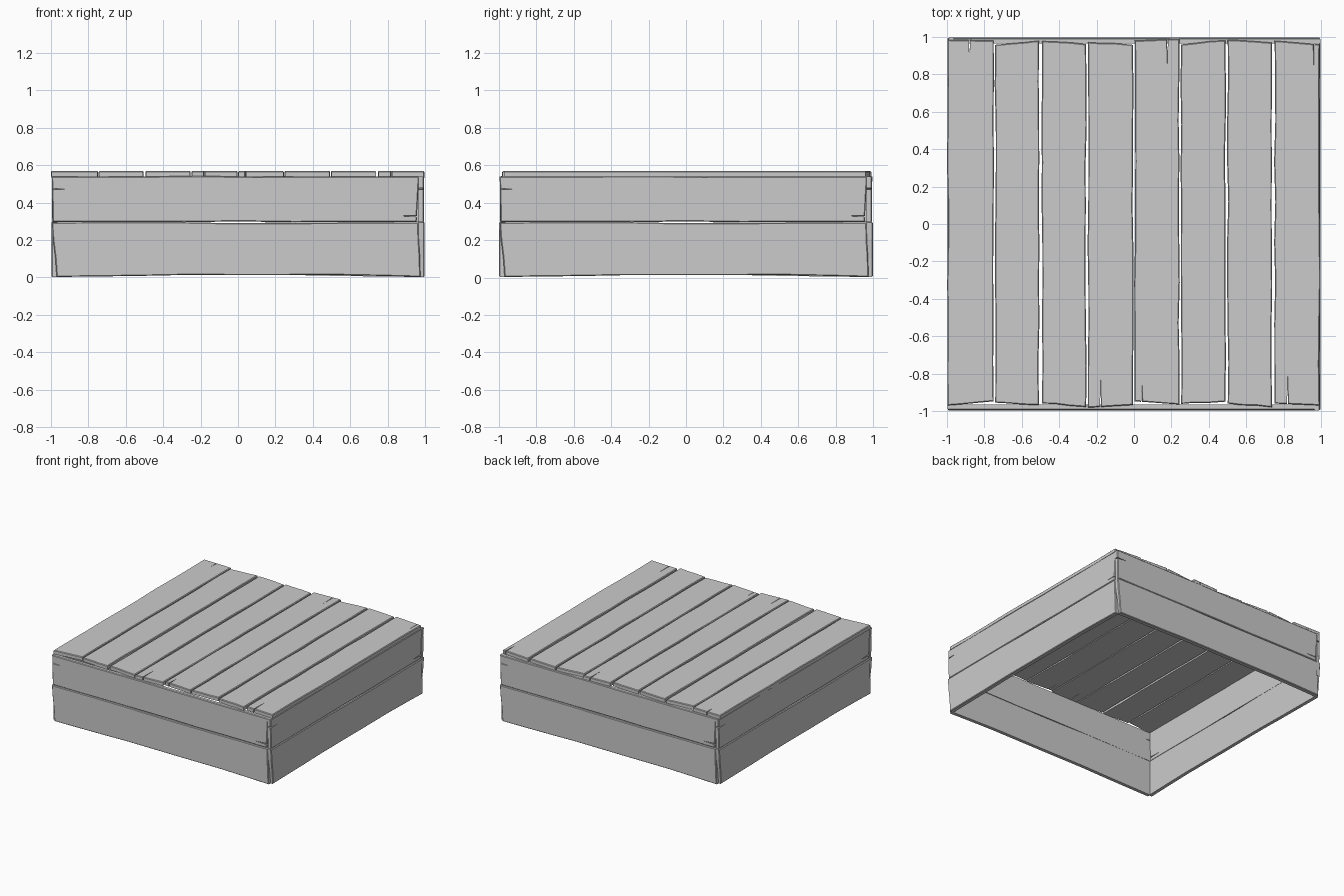
import bpy, bmesh, random
from math import sin, pi, radians
from mathutils import Matrix, Vector

if "Cube" in bpy.data.objects:
    bpy.data.objects.remove(bpy.data.objects["Cube"])


def outline(u0, u1, v0, v1, cracks, bow, wobble, n=9):
    """Worn board outline: u0/u1 are end positions at the low and high edge."""
    def j():
        return random.uniform(-wobble, wobble)

    def end(pair, side):
        pts = []
        for v, length in sorted(c[1:] for c in cracks if c[0] == side):
            for dv, cut in ((-0.004, 0), (0, length), (0.004, 0)):
                f = (v - v0) / (v1 - v0)
                pts.append((pair[0] + (pair[1] - pair[0]) * f - side * cut, v + dv))
        if not pts:
            for f in (0.35, 0.7):
                pts.append((pair[0] + (pair[1] - pair[0]) * f + j(), v0 + (v1 - v0) * f))
        return pts

    def edge(a, b, v, lift):
        pts = []
        for i in range(n + 1):
            s = i / n
            d = 0 if i in (0, n) else j()
            pts.append((a + (b - a) * s, v + d + lift * sin(pi * s)))
        return pts

    return (edge(u0[0], u1[0], v0, bow) + end(u1, 1)
            + edge(u1[1], u0[1], v1, 0) + end(u0, -1)[::-1])


def board_mesh(name, u0, u1, v0, v1, t, cracks=(), bow=0.0, wobble=0.003, chamfer=0.005):
    pts = outline(u0, u1, v0, v1, cracks, bow, wobble)
    cu, cv = (u0[0] + u1[0]) / 2, (v0 + v1) / 2
    su = 1 - chamfer / ((u1[0] - u0[0]) / 2)
    sv = 1 - chamfer / ((v1 - v0) / 2)
    bm = bmesh.new()
    loops = [[bm.verts.new((u, v, w)) for u, v in pts] for w in (0, t - chamfer)]
    loops.append([bm.verts.new((cu + (u - cu) * su, cv + (v - cv) * sv, t)) for u, v in pts])
    k = len(pts)
    for a, b in zip(loops, loops[1:]):
        for i in range(k):
            bm.faces.new((a[i], a[(i + 1) % k], b[(i + 1) % k], b[i]))
    bm.faces.new(loops[0][::-1])
    bm.faces.new(loops[-1])
    bmesh.ops.recalc_face_normals(bm, faces=bm.faces)
    me = bpy.data.meshes.new(name)
    bm.to_mesh(me)
    bm.free()
    return me


def place(name, me, matrix):
    ob = bpy.data.objects.new(name, me)
    ob.matrix_world = matrix
    bpy.context.collection.objects.link(ob)


def frame(u, v, w, origin):
    return Matrix.Translation(origin) @ Matrix((u, v, w)).transposed().to_4x4()


random.seed(4)

# Side walls: two stacked boards, repeated around the four sides as a pinwheel
lower = board_mesh("lower_wall_board", (-0.97, -0.995), (0.975, 0.965), 0.003, 0.294, 0.033,
                   bow=0.012)
upper = board_mesh("upper_wall_board", (-0.99, -0.996), (0.955, 0.968), 0.297, 0.54, 0.029,
                   cracks=[(-1, 0.475, 0.08), (1, 0.325, 0.1)], wobble=0.002)
wall = frame((1, 0, 0), (0, 0, 1), (0, -1, 0), Vector((0, -0.965, 0)))
for i, side in enumerate(("front", "right", "back", "left")):
    turn = Matrix.Rotation(radians(90 * i), 4, "Z")
    place(side + "_lower_board", lower, turn @ wall)
    place(side + "_upper_board", upper, turn @ wall)

# Top planks: x range, back end (left, right), front end (left, right), cracks
planks = [
    (-0.998, -0.750, (0.985, 0.980), (-0.970, -0.948), [(1, -0.88, 0.08)]),
    (-0.742, -0.508, (0.958, 0.980), (-0.955, -0.968), []),
    (-0.492, -0.256, (0.978, 0.962), (-0.960, -0.978), []),
    (-0.247, -0.006, (0.972, 0.958), (-0.982, -0.968), [(-1, -0.18, 0.14)]),
    (0.004, 0.242, (0.980, 0.990), (-0.948, -0.965), [(1, 0.18, 0.13), (-1, 0.04, 0.10)]),
    (0.252, 0.488, (0.960, 0.982), (-0.962, -0.950), []),
    (0.501, 0.738, (0.985, 0.970), (-0.960, -0.980), []),
    (0.752, 0.993, (0.980, 0.960), (-0.960, -0.970), [(-1, 0.82, 0.15), (1, 0.965, 0.11)]),
]
deck = frame((0, 1, 0), (-1, 0, 0), (0, 0, 1), Vector((0, 0, 0.54)))
for i, (xa, xb, back, front, cracks) in enumerate(planks):
    name = "top_plank_%d" % (i + 1)
    me = board_mesh(name, front[::-1], back[::-1], -xb, -xa, 0.03,
                    cracks=[(s, -x, l) for s, x, l in cracks], wobble=0.0035)
    place(name, me, deck)
